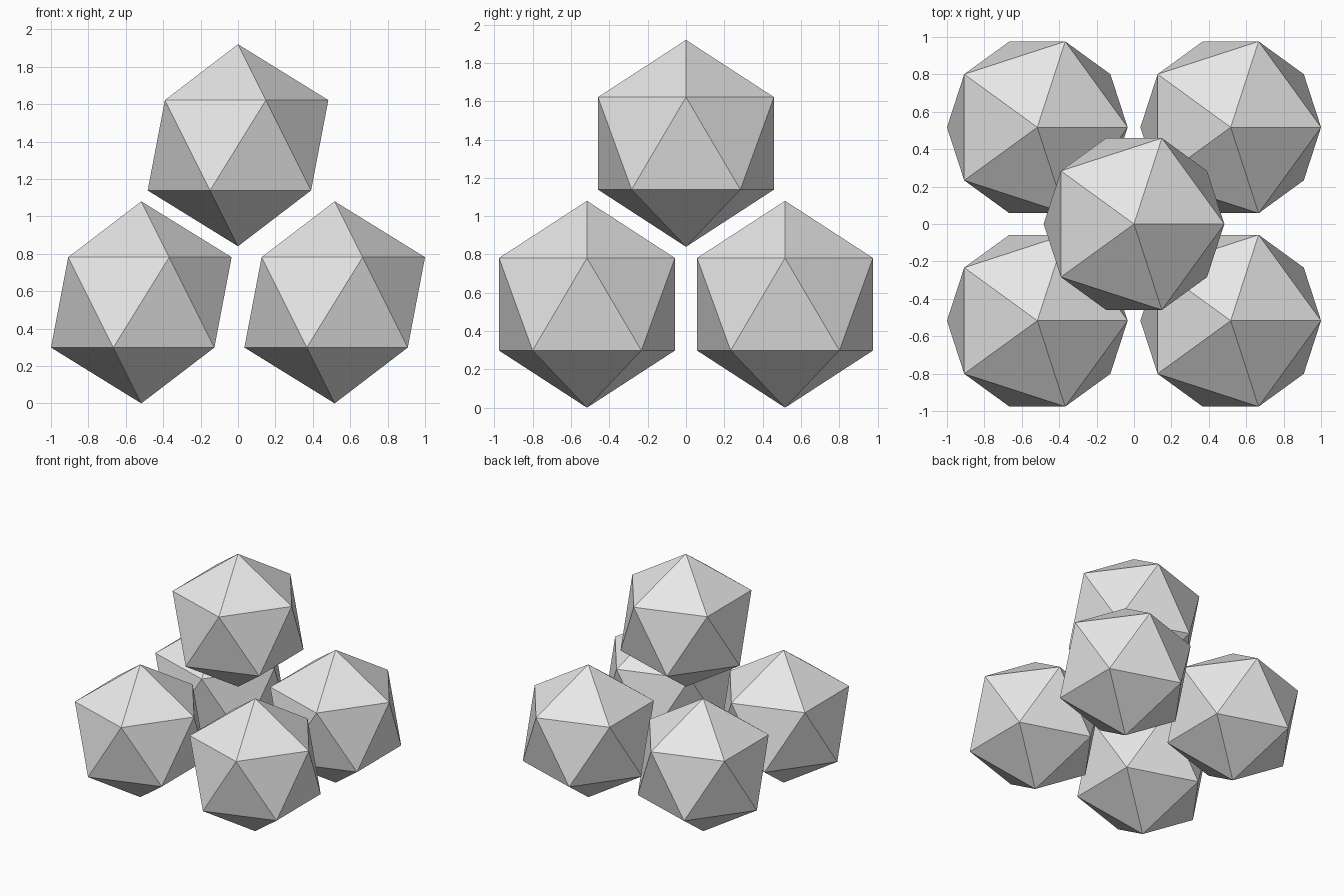
import bpy

cube = bpy.data.objects.get("Cube")
if cube:
    bpy.data.objects.remove(cube, do_unlink=True)

# Single plain grey
GREY = (0.8, 0.8, 0.8, 1.0)
grey = bpy.data.materials.new("light grey")
grey.use_nodes = True
grey.diffuse_color = GREY
for node in grey.node_tree.nodes:
    if node.type == 'BSDF_PRINCIPLED':
        node.inputs["Base Color"].default_value = GREY

RADIUS = 0.54
SPACING = 0.517


def add_ball(name, x, y, z):
    """Twenty-sided ball standing on one point."""
    bpy.ops.mesh.primitive_ico_sphere_add(subdivisions=1, radius=RADIUS, location=(x, y, z))
    ball = bpy.context.object
    ball.name = ball.data.name = name
    ball.data.materials.append(grey)
    bpy.ops.object.shade_flat()


# Square layer of four balls at the base
for depth, sy in (("front", -1), ("back", 1)):
    for side, sx in (("right", -1), ("left", 1)):
        add_ball(f"{depth}_{side}_ball", sx * SPACING, sy * SPACING, RADIUS)

# Fifth ball above the middle
add_ball("top_ball", 0, 0, 1.38)
